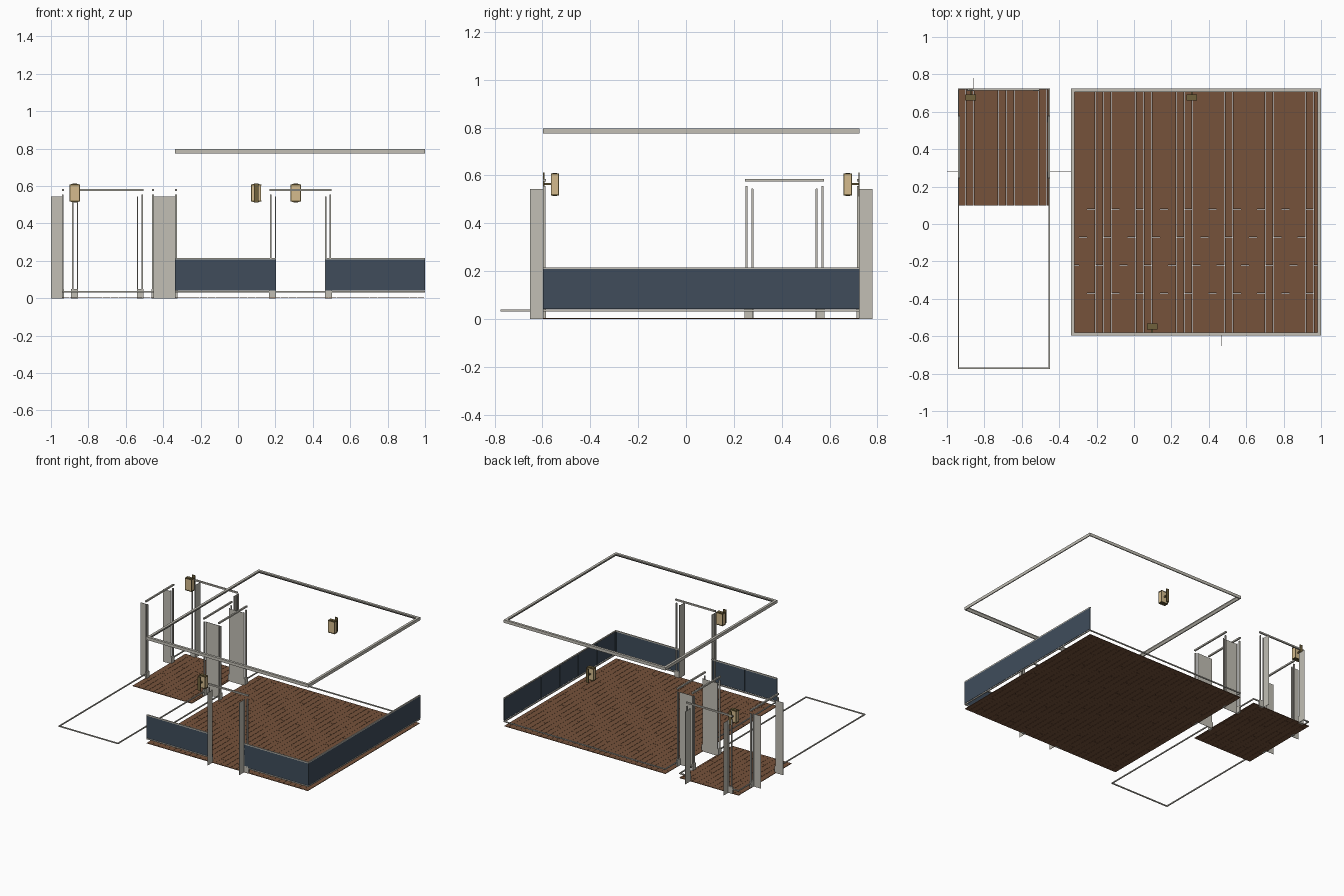
import bpy, bmesh, math
from mathutils import Vector

if "Cube" in bpy.data.objects:
    bpy.data.objects.remove(bpy.data.objects["Cube"])

def material(name, rgb):
    m = bpy.data.materials.new(name)
    m.diffuse_color = (*rgb, 1)
    m.use_nodes = True
    m.node_tree.nodes["Principled BSDF"].inputs["Base Color"].default_value = m.diffuse_color
    return m

PAINT = material("warm_grey_paint", (0.54, 0.52, 0.46))
WOOD = material("brown_wood", (0.18, 0.085, 0.043))
BLUE = material("slate_blue_panel", (0.05, 0.073, 0.105))
GLASS = material("amber_glass", (0.66, 0.5, 0.27))
BRASS = material("dark_brass", (0.16, 0.12, 0.045))

def add_box(bm, lo, hi):
    lo, hi = [min(a, b) for a, b in zip(lo, hi)], [max(a, b) for a, b in zip(lo, hi)]
    r = bmesh.ops.create_cube(bm, size=1)
    for v in r["verts"]:
        v.co = Vector([(lo[i] + hi[i]) / 2 + v.co[i] * (hi[i] - lo[i]) for i in range(3)])

def finish(name, bm, mat):
    me = bpy.data.meshes.new(name)
    bmesh.ops.recalc_face_normals(bm, faces=bm.faces)
    bm.to_mesh(me)
    bm.free()
    me.materials.append(mat)
    ob = bpy.data.objects.new(name, me)
    bpy.context.collection.objects.link(ob)
    return ob

class Wall:
    """A wall line: axis it runs along, its fixed coordinate, side the room is on."""
    def __init__(self, axis, pos, side):
        self.axis, self.pos, self.side = axis, pos, side
    def pt(self, u, d, z):
        p = self.pos + self.side * d
        return (u, p, z) if self.axis == "x" else (p, u, z)
    def build(self, name, mat, boxes):
        bm = bmesh.new()
        for u0, u1, d0, d1, z0, z1 in boxes:
            add_box(bm, self.pt(u0, d0, z0), self.pt(u1, d1, z1))
        return finish(name, bm, mat)

# Room outlines
MX0, MX1, MY0, MY1 = -0.337, 1.0, -0.597, 0.725
HX0, HX1, HY0, HY1 = -0.942, -0.45, -0.775, 0.725
main_front, main_back = Wall("x", MY0, 1), Wall("x", MY1, -1)
main_left, main_right = Wall("y", MX0, 1), Wall("y", MX1, -1)
hall_front, hall_back = Wall("x", HY0, 1), Wall("x", HY1, -1)
hall_left, hall_right = Wall("y", HX0, 1), Wall("y", HX1, -1)
SIDE, BACK, FRONT = (0.28, 0.543), (-0.856, -0.54), (0.203, 0.467)

# Plank floors, boards along y with staggered ends
def plank_floor(name, x0, x1, y0, y1, w=0.0433, length=0.45, gap=0.0014):
    bm = bmesh.new()
    for i in range(math.ceil((x1 - x0) / w - 0.2)):
        a, b = x0 + i * w, min(x0 + (i + 1) * w, x1) - gap
        cuts = [y0] + [c for c in (-1.12 + (i % 3) * length / 3 + k * length for k in range(6))
                       if y0 + 0.01 < c < y1 - 0.01] + [y1]
        for c, d in zip(cuts, cuts[1:]):
            add_box(bm, (a, c, 0.001), (b, d - gap, 0.005))
    finish(name, bm, WOOD)

plank_floor("main_floor", MX0, 0.997, MY0, MY1)
plank_floor("hall_floor", HX0, HX1, 0.10, HY1)

# Crown moulding: profile carried round the main room
def ring(name, profile, mat):
    bm = bmesh.new()
    loops = [[bm.verts.new(p) for p in ((MX0 + o, MY0 + o, z), (MX1 - o, MY0 + o, z),
                                        (MX1 - o, MY1 - o, z), (MX0 + o, MY1 - o, z))]
             for o, z in profile]
    for a, b in zip(loops, loops[1:] + loops[:1]):
        for i in range(4):
            j = (i + 1) % 4
            bm.faces.new((a[i], a[j], b[j], b[i]))
    finish(name, bm, mat)

ring("crown_moulding", [(0, 0.775), (0.007, 0.775), (0.018, 0.789), (0.018, 0.797), (0, 0.797)], PAINT)

# Baseboard caps, broken at the doorways
def baseboard(name, wall, u0, u1, door=None):
    spans = [(u0, door[0] - 0.036), (door[1] + 0.036, u1)] if door else [(u0, u1)]
    wall.build(name, PAINT, [(a, b, 0, 0.007, 0.032, 0.04) for a, b in spans])

baseboard("main_front_baseboard", main_front, MX0, MX1, FRONT)
baseboard("main_back_baseboard", main_back, MX0, MX1)
baseboard("main_left_baseboard", main_left, MY0, MY1, SIDE)
baseboard("main_right_baseboard", main_right, MY0, MY1)
baseboard("hall_front_baseboard", hall_front, HX0, HX1)
baseboard("hall_back_baseboard", hall_back, HX0, HX1, BACK)
baseboard("hall_left_baseboard", hall_left, HY0, HY1, SIDE)
baseboard("hall_right_baseboard", hall_right, HY0, HY1, SIDE)

# Wainscot panels with battens and a chair rail
def wainscot(name, wall, u0, u1, n):
    boxes = [(u0, u1, 0, 0.002, 0.042, 0.208)]
    step = (u1 - u0) / n
    for i in range(n + 1):
        c = min(max(u0 + i * step, u0 + 0.004), u1 - 0.004)
        boxes.append((c - 0.004, c + 0.004, 0.002, 0.005, 0.042, 0.208))
    wall.build(name + "_wainscot", BLUE, boxes)
    wall.build(name + "_chair_rail", PAINT, [(u0, u1, 0, 0.009, 0.208, 0.216)])

wainscot("front_left", main_front, MX0, FRONT[0], 2)
wainscot("front_right", main_front, FRONT[1], MX1, 2)
wainscot("right", main_right, MY0, MY1, 6)

# Door casings: plinth blocks, paired strips and a head bar
def casing(name, wall, door):
    boxes = []
    for u, s in ((door[0], -1), (door[1], 1)):
        boxes += [(u, u + s * 0.036, 0, 0.013, 0, 0.05),
                  (u, u + s * 0.006, 0, 0.006, 0.05, 0.545),
                  (u + s * 0.023, u + s * 0.031, 0, 0.010, 0.05, 0.555)]
    boxes.append((door[0] - 0.034, door[1] + 0.034, 0, 0.011, 0.574, 0.585))
    wall.build(name + "_casing", PAINT, boxes)

# Jambs: thin linings running through the wall
def jamb(name, wall, door, depth):
    wall.build(name + "_jamb", PAINT, [(u - 0.001, u + 0.001, 0, -depth, 0, 0.543) for u in door])

for name, wall, door in (("front_door", main_front, FRONT), ("hall_back_door", hall_back, BACK),
                         ("hall_left_door", hall_left, SIDE), ("passage_hall", hall_right, SIDE),
                         ("passage_main", main_left, SIDE)):
    casing(name, wall, door)
jamb("front_door", main_front, FRONT, 0.054)
jamb("hall_back_door", hall_back, BACK, 0.055)
jamb("hall_left_door", hall_left, SIDE, 0.058)
jamb("passage", hall_right, SIDE, 0.113)

# Wall lanterns
def lantern(name, wall, u):
    wall.build(name + "_glass", GLASS, [(u - 0.025, u + 0.025, 0.034, 0.064, 0.522, 0.603)])
    boxes = [(u - 0.012, u + 0.012, 0, 0.005, 0.512, 0.613),
             (u - 0.005, u + 0.005, 0.005, 0.034, 0.56, 0.569)]
    for z, s in ((0.522, -1), (0.603, 1)):
        boxes += [(u - 0.028, u + 0.028, 0.032, 0.066, z, z + s * 0.005),
                  (u - 0.019, u + 0.019, 0.039, 0.059, z + s * 0.005, z + s * 0.008)]
    for du in (-0.025, 0.025):
        for d in (0.034, 0.064):
            boxes.append((u + du - 0.002, u + du + 0.002, d - 0.002, d + 0.002, 0.522, 0.603))
    wall.build(name + "_frame", BRASS, boxes)

lantern("hall_lantern", hall_back, -0.873)
lantern("back_lantern", main_back, 0.309)
lantern("front_lantern", main_front, 0.097)
